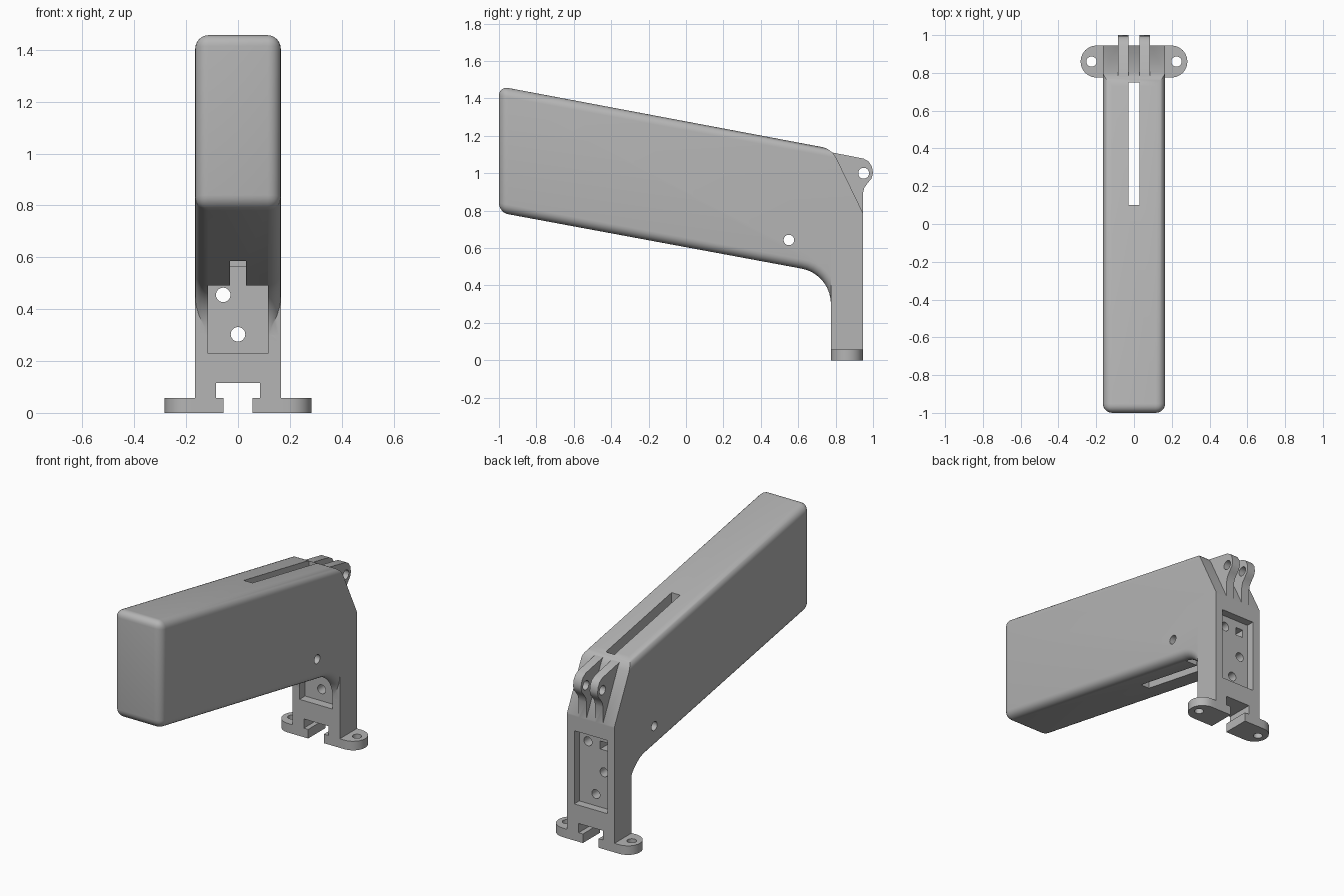
import bpy, bmesh, math
from mathutils import Vector

if "Cube" in bpy.data.objects:
    bpy.data.objects.remove(bpy.data.objects["Cube"], do_unlink=True)

grey = bpy.data.materials.new("plain grey")
grey.use_nodes = True
colour = (0.46, 0.46, 0.46, 1)
grey.diffuse_color = colour
grey.node_tree.nodes["Principled BSDF"].inputs["Base Color"].default_value = colour

HALF = 0.165          # half width of the body
LEG_Y = (0.775, 0.945)


def finish(bm, name):
    bmesh.ops.recalc_face_normals(bm, faces=bm.faces)
    mesh = bpy.data.meshes.new(name)
    bm.to_mesh(mesh)
    bm.free()
    obj = bpy.data.objects.new(name, mesh)
    bpy.context.collection.objects.link(obj)
    mesh.materials.append(grey)
    return obj


def box(name, xs, ys, zs):
    bm = bmesh.new()
    bmesh.ops.create_cube(bm, size=1)
    for v in bm.verts:
        v.co = Vector([r[0] if c < 0 else r[1] for c, r in zip(v.co, (xs, ys, zs))])
    return finish(bm, name)


def prism(points, lo, hi, axis):
    """Extrude a 2D outline along x (points are y, z) or z (points are x, y)."""
    bm = bmesh.new()
    place = (lambda a, b: (lo, a, b)) if axis == "x" else (lambda a, b: (a, b, lo))
    step = Vector((hi - lo, 0, 0)) if axis == "x" else Vector((0, 0, hi - lo))
    face = bm.faces.new([bm.verts.new(place(a, b)) for a, b in points])
    new = bmesh.ops.extrude_face_region(bm, geom=[face])["geom"]
    bmesh.ops.translate(bm, vec=step, verts=[g for g in new if isinstance(g, bmesh.types.BMVert)])
    return bm


def rod(name, centre, radius, length, axis):
    bm = bmesh.new()
    bmesh.ops.create_cone(bm, cap_ends=True, segments=32, radius1=radius,
                          radius2=radius, depth=length)
    obj = finish(bm, name)
    turn = {"x": (0, math.pi / 2, 0), "y": (math.pi / 2, 0, 0), "z": (0, 0, 0)}[axis]
    obj.rotation_euler, obj.location = turn, centre
    return obj


def combine(target, other, operation):
    mod = target.modifiers.new("join", "BOOLEAN")
    mod.operation, mod.object, mod.solver = operation, other, "EXACT"
    bpy.context.view_layer.update()
    bpy.context.view_layer.objects.active = target
    bpy.ops.object.modifier_apply(modifier=mod.name)
    bpy.data.objects.remove(other, do_unlink=True)


# Sloping body with a curved throat running down into the leg
arc = [(0.585 + 0.19 * math.sin(t), 0.30 + 0.193 * math.cos(t))
       for t in (math.radians(90 - 9 * i) for i in range(10))]
outline = [(-1, 0.79), (-1, 1.465), (0.78, 1.13), (0.945, 0.79),
           (0.945, 0.27), (0.775, 0.27)] + arc
bm = prism(outline, -HALF, HALF, "x")
rounded = []
for e in bm.edges:
    a, b = (v.co for v in e.verts)
    mid = (a + b) / 2
    across = abs(a.x - b.x) > 0.1
    if across:
        keep = mid.y < -0.9 or mid.z > 1
    else:
        keep = mid.y < 0.774 and mid.z > 0.275
    if keep:
        rounded.append(e)
bmesh.ops.bevel(bm, geom=rounded, offset=0.05, offset_type="OFFSET", segments=6,
                profile=0.5, affect="EDGES", clamp_overlap=False)
body = finish(bm, "handle_bracket")

# Upright leg
combine(body, box("leg", (-HALF, HALF), LEG_Y, (0, 0.78)), "UNION")

# Foot plate with round ends
mid_y, r = sum(LEG_Y) / 2, 0.085
foot = [(s * (0.198 + r * math.cos(t)), mid_y + s * r * math.sin(t))
        for s in (1, -1) for t in (math.radians(-90 + 15 * i) for i in range(13))]
combine(body, finish(prism(foot, 0, 0.057, "z"), "foot_plate"), "UNION")

# Pair of hinge lugs
lug = [(0.76, 1.115), (0.95, 1.078), (0.977, 1.062), (0.994, 1.035), (1, 1),
       (0.992, 0.972), (0.972, 0.948), (0.953, 0.922), (0.945, 0.89),
       (0.945, 0.77), (0.76, 0.9)]
for lo in (-0.085, 0.03):
    combine(body, finish(prism(lug, lo, lo + 0.055, "x"), "hinge_lug"), "UNION")

# Openings: long slot, front and rear pockets, stepped channel under the foot
cutters = [
    box("slot", (-0.03, 0.03), (0.1, 0.75), (0.2, 1.6)),
    box("front_pocket", (-0.115, 0.115), (0.61, 0.83), (0.23, 0.565)),
    box("rear_pocket", (-0.115, 0.115), (0.895, 1.1), (0.23, 0.69)),
    box("channel_low", (-0.055, 0.055), (0.6, 1.1), (-0.1, 0.08)),
    box("channel_high", (-0.085, 0.085), (0.6, 1.1), (0.057, 0.115)),
    box("square_hole", (-0.08, -0.03), (0.77, 0.92), (0.595, 0.645)),
    rod("upper_hole", (0.055, 0.845, 0.62), 0.028, 0.15, "y"),
    rod("middle_hole", (-0.057, 0.85, 0.455), 0.028, 0.3, "y"),
    rod("lower_hole", (0, 0.85, 0.303), 0.028, 0.3, "y"),
    rod("cross_hole", (0, 0.55, 0.643), 0.028, 1, "x"),
    rod("hinge_hole", (0, 0.95, 1), 0.029, 1, "x"),
]
cutters += [rod("foot_hole", (s * 0.225, mid_y, 0.03), 0.027, 0.2, "z") for s in (-1, 1)]
for cutter in cutters:
    combine(body, cutter, "DIFFERENCE")

# Smooth the rounded edges, keep the rest crisp
bpy.ops.object.select_all(action="DESELECT")
body.select_set(True)
bpy.context.view_layer.objects.active = body
bpy.ops.object.shade_smooth_by_angle(angle=math.radians(30))
